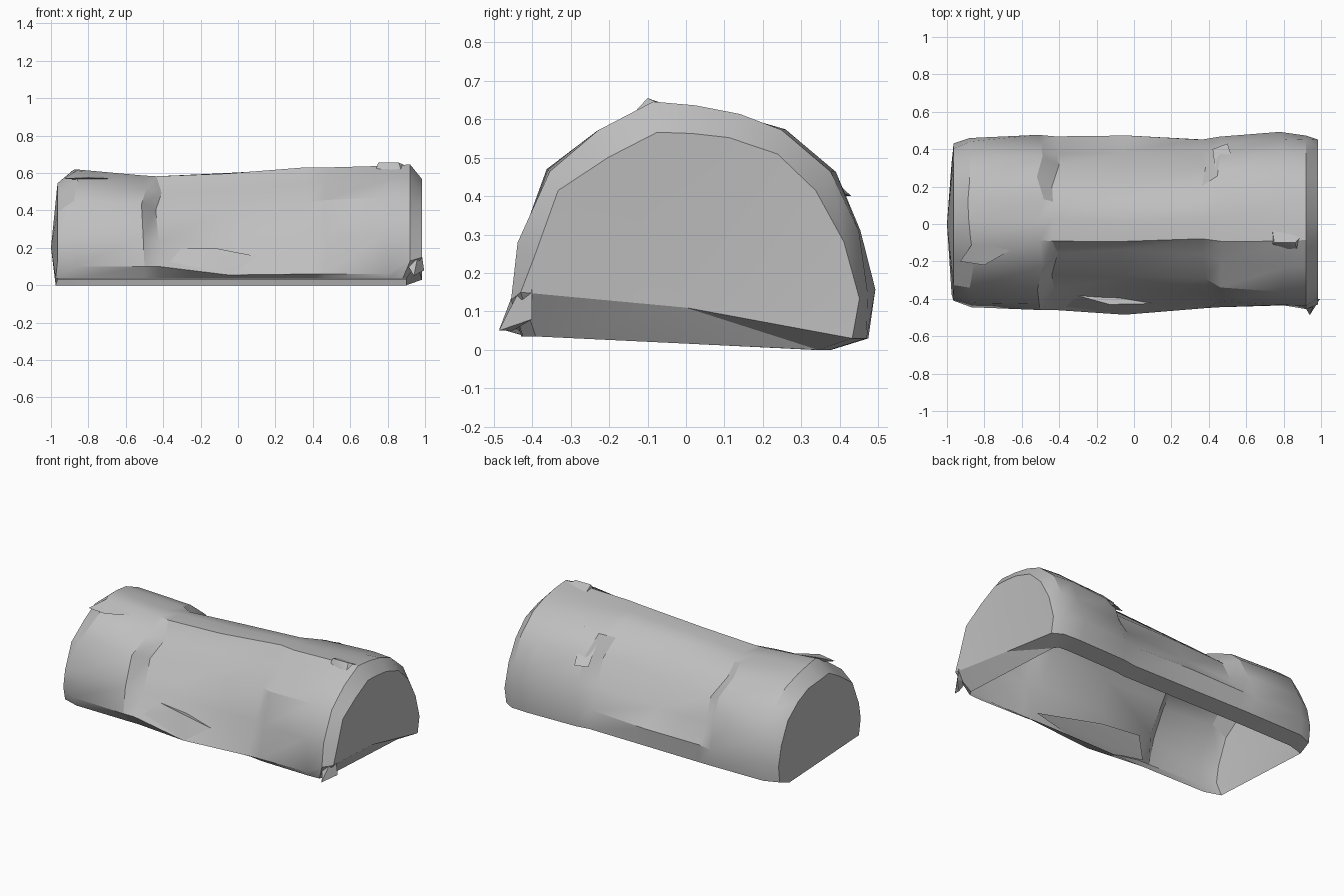
import bpy, bmesh, math, random
from mathutils import Vector

if "Cube" in bpy.data.objects:
    bpy.data.objects.remove(bpy.data.objects["Cube"])

random.seed(4)

stone = bpy.data.materials.new("stone_grey")
stone.diffuse_color = (0.52, 0.52, 0.52, 1)
stone.use_nodes = True
stone.node_tree.nodes["Principled BSDF"].inputs["Base Color"].default_value = stone.diffuse_color

# Half-round cross-section (y, z), from front bottom edge over the crest to back bottom edge
PROFILE = [(-.42, .035), (-.455, .10), (-.43, .27), (-.355, .45), (-.22, .55),
           (-.09, .62), (.02, .615), (.13, .595), (.25, .55), (.37, .45),
           (.44, .30), (.475, .15), (.465, .03), (.37, .0)]

# Stations: x, crest height, width scale, front recess, back recess, lip height, lip y
STATIONS = [
    (-.965, .545, .90, .00, .00, .13, -.41),
    (-.87, .62, .98, .00, .00, .10, -.445),
    (-.50, .59, .99, .00, .00, .10, -.46),
    (-.42, .585, .99, .07, .05, .10, -.46),
    (-.05, .60, .98, .07, .05, .055, -.485),
    (.38, .625, .97, .05, .05, .06, -.45),
    (.46, .625, 1.0, .01, .00, .06, -.445),
    (.80, .64, 1.02, .00, -.005, .06, -.435),
    (.92, .64, 1.01, .00, .00, .13, -.455),
    (.985, .57, .93, .00, .00, .15, -.43),
]


def section(x, top, width, front, back, lip_z, lip_y):
    """One ring of points across the log."""
    ring = []
    for i, (y, z) in enumerate(PROFILE):
        low = i in (0, 1, 12, 13)
        y *= width
        z *= 1 if low else top / .62
        if 2 <= i <= 4:
            y += front
            z -= front * .3
        if 8 <= i <= 10:
            y -= back
            z -= back * .5
        if i == 1:
            y, z = lip_y, lip_z
        px = x
        if not low:
            y += random.uniform(-.01, .01)
            z += random.uniform(-.006, .006)
            px += random.uniform(-.02, .02) * (abs(x) < .9)
        if i in (0, 13) and x > .9:       # bottom tucks in under the right end
            px = .88 + (x - .92) * .3
        if i in (0, 13) and x < -.9:
            px = -.975
        ring.append((px, y, z))
    return ring


def make_object(name, bm):
    bmesh.ops.triangulate(bm, faces=[f for f in bm.faces if len(f.verts) > 4])
    mesh = bpy.data.meshes.new(name)
    bm.to_mesh(mesh)
    bm.free()
    ob = bpy.data.objects.new(name, mesh)
    bpy.context.collection.objects.link(ob)
    mesh.materials.append(stone)
    bpy.ops.object.select_all(action='DESELECT')
    ob.select_set(True)
    bpy.context.view_layer.objects.active = ob
    bpy.ops.object.shade_smooth_by_angle(angle=math.radians(30))
    return ob


# Hollow rock log, open underneath
bm = bmesh.new()
rings = [[bm.verts.new(p) for p in section(*s)] for s in STATIONS]
for a, b in zip(rings, rings[1:]):
    for i in range(len(a) - 1):
        bm.faces.new((a[i], a[i + 1], b[i + 1], b[i]))

# Left end bulges outward to a point low on the cap
left = bm.verts.new((-1, 0, .2))
for p, q in zip(rings[0], rings[0][1:]):
    bm.faces.new((left, q, p))
bm.faces.new((left, rings[0][0], rings[0][-1]))

# Right end is a flat cap with an arched, undercut foot
right = bm.verts.new((.955, 0, .11))
for p, q in zip(rings[-1][1:-1], rings[-1][2:-1]):
    bm.faces.new((right, p, q))
bm.faces.new((right, rings[-1][0], rings[-1][1]))
bm.faces.new((right, rings[-1][-2], rings[-1][-1]))
bm.faces.new((right, rings[-1][-1], rings[-1][0]))
bmesh.ops.recalc_face_normals(bm, faces=bm.faces[:])
if sum(f.normal.dot(f.calc_center_median() - Vector((0, 0, .25))) for f in bm.faces) < 0:
    bmesh.ops.reverse_faces(bm, faces=bm.faces[:])
make_object("rock_log", bm)


def chip(name, points):
    """Small angular stone chip as the hull of a few points."""
    bm = bmesh.new()
    for p in points:
        bm.verts.new(p)
    bmesh.ops.convex_hull(bm, input=bm.verts[:])
    make_object(name, bm)


# Chips and ledges breaking the surface
chip("crest_chip", [(.72, -.12, .57), (.75, -.1, .655), (.86, -.1, .655),
                    (.92, -.04, .63), (.74, -.03, .63), (.88, -.16, .59)])
chip("right_foot_shard", [(.94, -.45, .05), (.995, -.40, .08), (.975, -.40, .22),
                          (.90, -.42, .12), (.94, -.487, .05)])
chip("front_ledge", [(-.44, -.445, .10), (-.13, -.43, .20), (-.05, -.485, .055),
                     (-.35, -.37, .20), (.38, -.42, .10), (-.08, -.38, .18)])
chip("left_shoulder_chip", [(-.93, -.2, .57), (-.66, -.14, .57), (-.80, -.22, .575),
                            (-.86, -.10, .615), (-.80, -.12, .56)])
chip("back_shoulder_ledge", [(.42, .40, .40), (.44, .24, .56), (.50, .43, .40),
                             (.56, .25, .57), (.48, .30, .45)])
